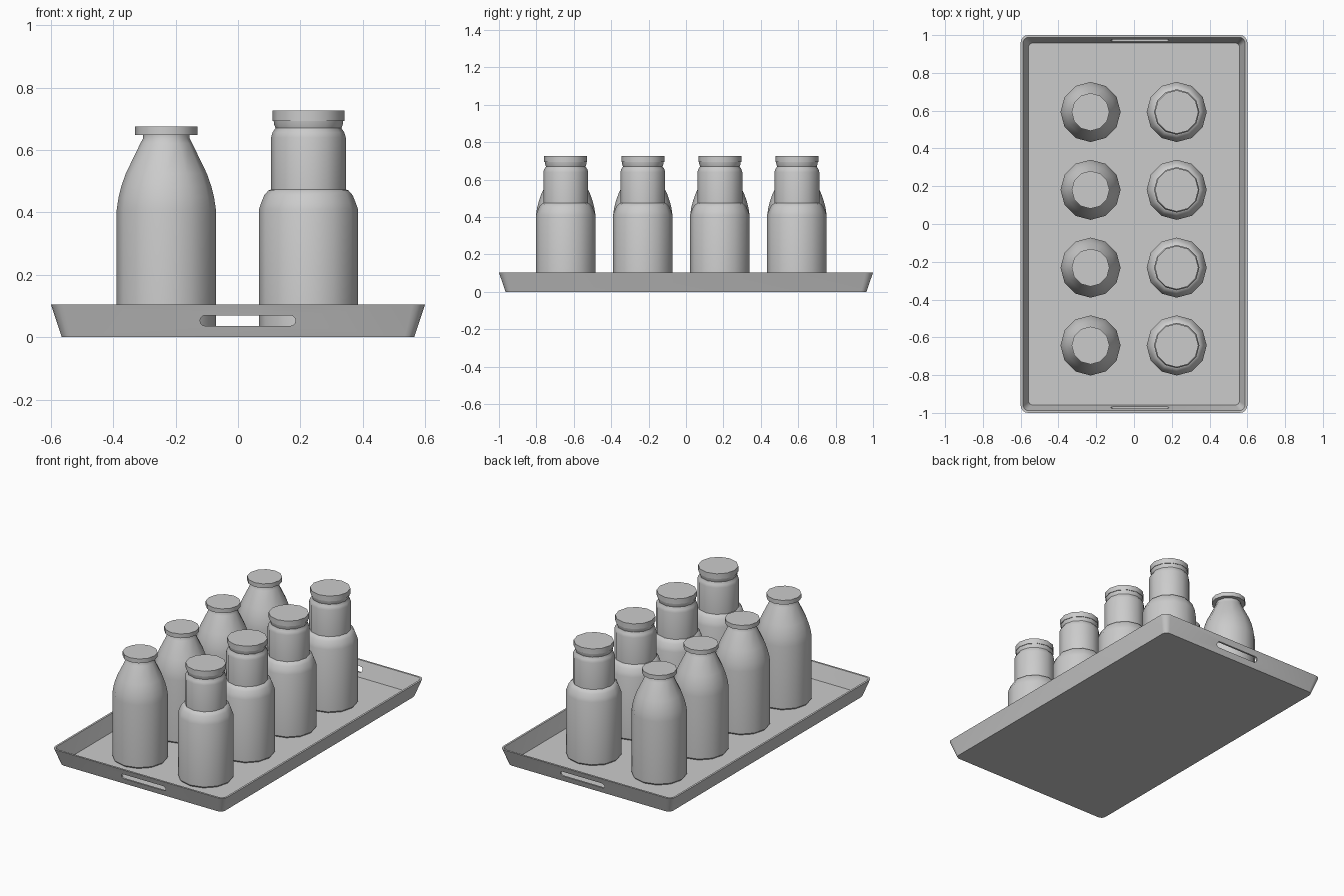
import bpy, bmesh, math

if "Cube" in bpy.data.objects:
    bpy.data.objects.remove(bpy.data.objects["Cube"])

grey = bpy.data.materials.new("plain grey")
grey.use_nodes = True
grey.diffuse_color = (0.6, 0.6, 0.6, 1)
grey.node_tree.nodes["Principled BSDF"].inputs["Base Color"].default_value = (0.6, 0.6, 0.6, 1)


def loft(name, rings):
    """Skin a stack of equal-length point rings and cap both ends."""
    bm = bmesh.new()
    loops = [[bm.verts.new(p) for p in ring] for ring in rings]
    n = len(loops[0])
    for a, b in zip(loops, loops[1:]):
        for i in range(n):
            j = (i + 1) % n
            bm.faces.new((a[i], a[j], b[j], b[i]))
    bm.faces.new(loops[0][::-1])
    bm.faces.new(loops[-1])
    bmesh.ops.recalc_face_normals(bm, faces=bm.faces)
    mesh = bpy.data.meshes.new(name)
    bm.to_mesh(mesh)
    bm.free()
    mesh.materials.append(grey)
    obj = bpy.data.objects.new(name, mesh)
    bpy.context.collection.objects.link(obj)
    return obj


def smooth(obj, angle):
    bpy.ops.object.select_all(action="DESELECT")
    obj.select_set(True)
    bpy.context.view_layer.objects.active = obj
    bpy.ops.object.shade_smooth_by_angle(angle=math.radians(angle))


def rounded_rect(hx, hy, r, z, steps=4):
    pts = []
    for k, (sx, sy) in enumerate(((1, 1), (-1, 1), (-1, -1), (1, -1))):
        for s in range(steps + 1):
            a = math.pi / 2 * (k + s / steps)
            pts.append((sx * (hx - r) + r * math.cos(a), sy * (hy - r) + r * math.sin(a), z))
    return pts


def lathe(name, profile, x, y, sides=12):
    turn = [2 * math.pi * i / sides for i in range(sides)]
    obj = loft(name, [[(r * math.cos(a), r * math.sin(a), z) for a in turn] for r, z in profile])
    obj.location = (x, y, 0)
    smooth(obj, 35)
    return obj


# Tray with sloping walls and a thin floor
tray = loft("tray", [
    rounded_rect(0.565, 0.965, 0.03, 0),
    rounded_rect(0.6, 1.0, 0.04, 0.104),
    rounded_rect(0.588, 0.988, 0.03, 0.104),
    rounded_rect(0.558, 0.958, 0.02, 0.01),
])

# Handle slots through both end walls
outline = []
for cx, start in ((0.168, -90), (-0.105, 90)):
    for s in range(7):
        a = math.radians(start + 30 * s)
        outline.append((cx + 0.017 * math.cos(a), 0.053 + 0.017 * math.sin(a)))
for side in (-1, 1):
    cutter = loft("slot_cutter", [[(x, side * y, z) for x, z in outline] for y in (0.9, 1.1)])
    cutter.hide_render = True
    cut = tray.modifiers.new("handle_slot", "BOOLEAN")
    cut.operation = "DIFFERENCE"
    cut.solver = "EXACT"
    cut.object = cutter
    bpy.context.view_layer.objects.active = tray
    bpy.ops.object.modifier_apply(modifier=cut.name)
    bpy.data.objects.remove(cutter)
smooth(tray, 30)

# Bottle and cap profiles as (radius, height)
tapered = [(0.15, 0.01), (0.159, 0.02), (0.159, 0.41), (0.153, 0.45), (0.144, 0.485),
           (0.13, 0.525), (0.083, 0.622), (0.075, 0.637), (0.075, 0.65)]
tapered_cap = [(0.1, 0.648), (0.1, 0.675)]
stepped = [(0.15, 0.01), (0.159, 0.02), (0.159, 0.41), (0.152, 0.43), (0.142, 0.455), (0.129, 0.47),
           (0.12, 0.474), (0.12, 0.64), (0.115, 0.657), (0.106, 0.67), (0.106, 0.7)]
stepped_ring = [(0.105, 0.668), (0.11, 0.682), (0.112, 0.697)]
stepped_cap = [(0.115, 0.694), (0.115, 0.727)]

# Two rows of four bottles
for i in range(4):
    y = -0.643 + 0.412 * i
    lathe("tapered_bottle", tapered, -0.23, y)
    lathe("tapered_cap", tapered_cap, -0.23, y)
    lathe("stepped_bottle", stepped, 0.226, y)
    lathe("stepped_neck_ring", stepped_ring, 0.226, y)
    lathe("stepped_cap", stepped_cap, 0.226, y)
